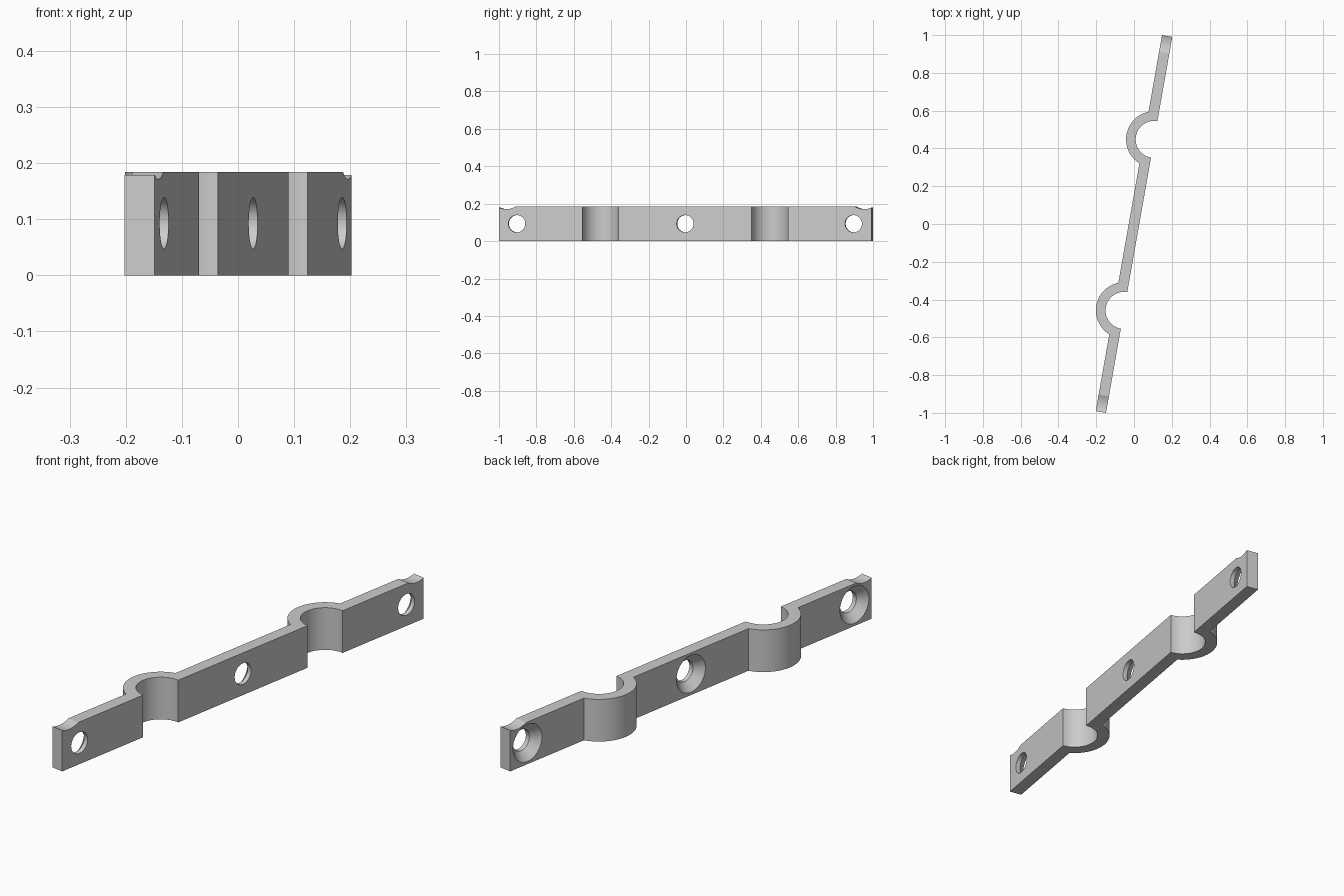
import bpy, bmesh, math
from mathutils import Matrix, Vector

if "Cube" in bpy.data.objects:
    bpy.data.objects.remove(bpy.data.objects["Cube"])

HALF_T, HALF_L, HEIGHT = 0.0275, 1.0106, 0.184   # strip half thickness, half length, height
LOOP_Y, R_IN, R_OUT = 0.4596, 0.098, 0.149       # pipe loops
HOLE_Y, HOLE_Z, HOLE_R, SINK_R = 0.914, 0.093, 0.046, 0.081
TILT = Matrix.Rotation(math.radians(-10), 4, 'Z')

grey = bpy.data.materials.new("light grey")
grey.diffuse_color = (0.6, 0.6, 0.6, 1)
grey.use_nodes = True
grey.node_tree.nodes["Principled BSDF"].inputs["Base Color"].default_value = grey.diffuse_color


def make_object(name, bm):
    bmesh.ops.recalc_face_normals(bm, faces=bm.faces[:])
    mesh = bpy.data.meshes.new(name)
    bm.to_mesh(mesh)
    bm.free()
    mesh.materials.append(grey)
    obj = bpy.data.objects.new(name, mesh)
    bpy.context.collection.objects.link(obj)
    return obj


def arc(cy, r, a0, a1, n=32):
    """Points around a loop centre on the flat face; angle 0 is +y, 180 is -y, bulging to -x."""
    return [(HALF_T - r * math.sin(a0 + (a1 - a0) * i / n),
             cy + r * math.cos(a0 + (a1 - a0) * i / n)) for i in range(n + 1)]


def revolve(name, rings, origin, n=48):
    """Closed solid turned around the local x axis from (x, radius) rings."""
    bm = bmesh.new()
    loops = [[bm.verts.new(Vector(origin) + Vector((x, r * math.cos(2 * math.pi * i / n),
                                                    r * math.sin(2 * math.pi * i / n))))
              for i in range(n)] for x, r in rings]
    for a, b in zip(loops, loops[1:]):
        for i in range(n):
            j = (i + 1) % n
            bm.faces.new((a[i], a[j], b[j], b[i]))
    bm.faces.new(loops[0])
    bm.faces.new(loops[-1])
    return make_object(name, bm)


# Strip outline with two half-round loops, extruded upwards
edge = math.asin(2 * HALF_T / R_OUT)
outline = [(HALF_T, -HALF_L)]
for cy in (-LOOP_Y, LOOP_Y):
    outline += arc(cy, R_IN, math.pi, 0)
outline += [(HALF_T, HALF_L), (-HALF_T, HALF_L)]
for cy in (LOOP_Y, -LOOP_Y):
    outline += arc(cy, R_OUT, edge, math.pi - edge)
outline.append((-HALF_T, -HALF_L))
bm = bmesh.new()
base = bm.faces.new([bm.verts.new((x, y, 0)) for x, y in outline])
top = bmesh.ops.extrude_face_region(bm, geom=[base])
bmesh.ops.translate(bm, vec=(0, 0, HEIGHT),
                    verts=[v for v in top["geom"] if isinstance(v, bmesh.types.BMVert)])
strap = make_object("double_pipe_strap", bm)

# Countersunk screw holes, and shallow rounded notches on the top of both ends
cone_start = -HALF_T + SINK_R - HOLE_R
extra = 0.02
cutters = [revolve("screw_hole_cutter",
                   [(-HALF_T - extra, SINK_R + extra), (cone_start, HOLE_R), (HALF_T + extra, HOLE_R)],
                   (0, y, HOLE_Z)) for y in (-HOLE_Y, 0, HOLE_Y)]
cutters += [revolve("end_notch_cutter", [(-0.1, 0.1), (0.1, 0.1)], (0, y, 0.271), 96)
            for y in (-0.972, 0.972)]
for cutter in cutters:
    cutter.hide_render = True
    mod = strap.modifiers.new("cut", 'BOOLEAN')
    mod.operation = 'DIFFERENCE'
    mod.solver = 'EXACT'
    mod.object = cutter

# Bake the cuts, turn the strap to its angle and remove the cutters
bpy.context.view_layer.update()
result = bpy.data.meshes.new_from_object(strap.evaluated_get(bpy.context.evaluated_depsgraph_get()))
strap.modifiers.clear()
strap.data = result
result.transform(TILT)
for cutter in cutters:
    bpy.data.objects.remove(cutter)

bpy.ops.object.select_all(action='DESELECT')
strap.select_set(True)
bpy.context.view_layer.objects.active = strap
bpy.ops.object.shade_smooth_by_angle(angle=math.radians(25))
